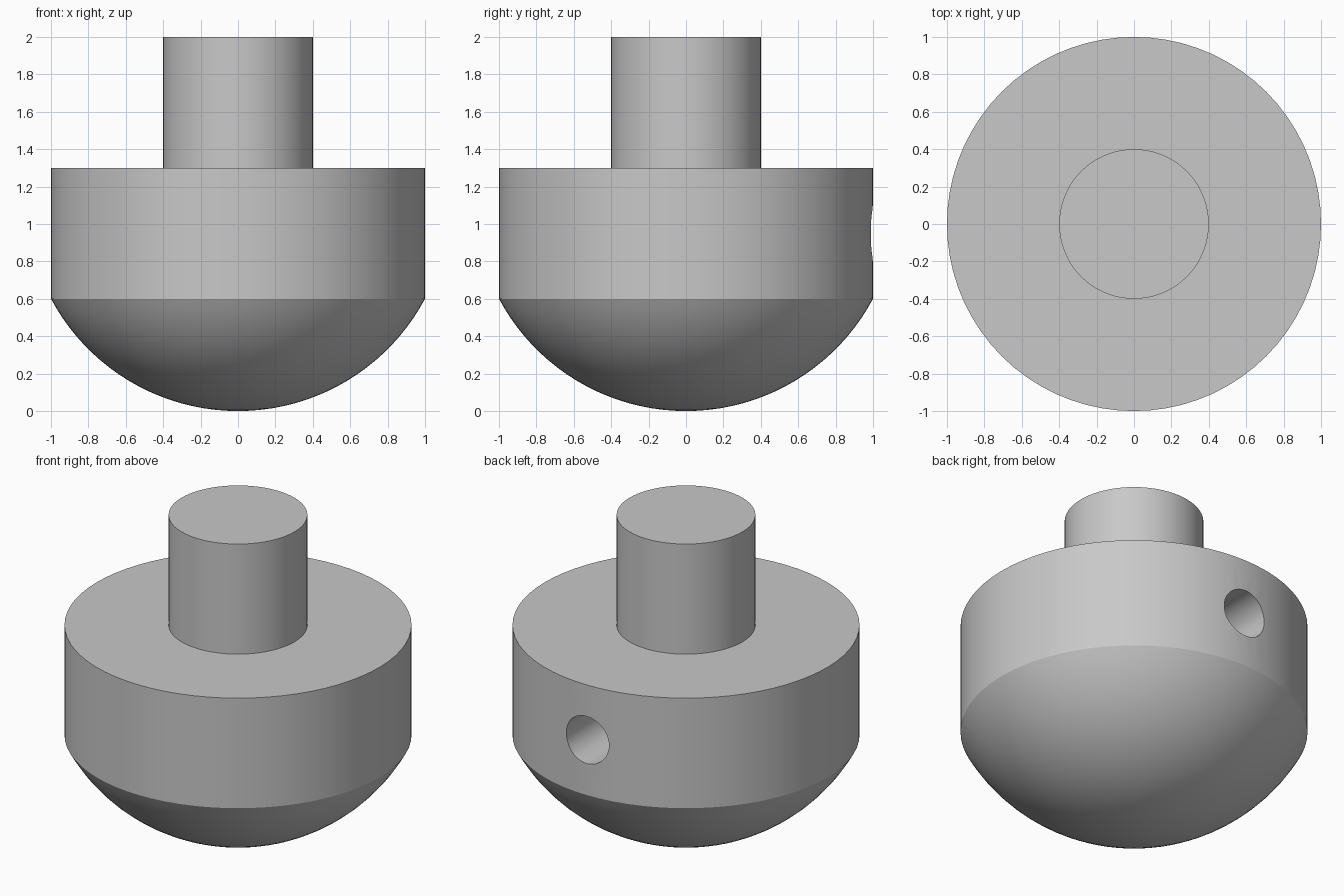
import bpy
import bmesh
from math import asin, sin, cos, tau, radians

if "Cube" in bpy.data.objects:
    bpy.data.objects.remove(bpy.data.objects["Cube"], do_unlink=True)

GREY = (0.58, 0.58, 0.58, 1.0)
grey = bpy.data.materials.new("plain grey")
grey.use_nodes = True
grey.diffuse_color = GREY
grey.node_tree.nodes["Principled BSDF"].inputs["Base Color"].default_value = GREY


def lathe(name, profile, sides=72):
    """Closed solid of revolution; the profile runs from axis to axis, upwards."""
    bm = bmesh.new()
    verts = [bm.verts.new((r, 0, z)) for r, z in profile]
    edges = [bm.edges.new(pair) for pair in zip(verts, verts[1:])]
    bmesh.ops.spin(bm, geom=verts + edges, cent=(0, 0, 0), axis=(0, 0, 1),
                   angle=tau, steps=sides, use_duplicate=False)
    bmesh.ops.remove_doubles(bm, verts=bm.verts, dist=1e-5)
    bmesh.ops.recalc_face_normals(bm, faces=bm.faces)
    mesh = bpy.data.meshes.new(name)
    bm.to_mesh(mesh)
    bm.free()
    mesh.materials.append(grey)
    obj = bpy.data.objects.new(name, mesh)
    bpy.context.collection.objects.link(obj)
    return obj


def activate(obj):
    bpy.ops.object.select_all(action="DESELECT")
    obj.select_set(True)
    bpy.context.view_layer.objects.active = obj


# Domed underside, drum wall, shoulder and stem in one turned profile
rim_z, shoulder_z, stem_r, height = 0.6, 1.3, 0.4, 2.0
ball_r = (1 + rim_z ** 2) / (2 * rim_z)
steps = 20
sweep = asin(1 / ball_r)
profile = [(ball_r * sin(sweep * i / steps), ball_r * (1 - cos(sweep * i / steps)))
           for i in range(steps + 1)]
profile += [(1, shoulder_z), (stem_r, shoulder_z), (stem_r, height), (0, height)]
body = lathe("domed_body_with_stem", profile)

# Round blind hole in the back of the drum
bpy.ops.mesh.primitive_cylinder_add(vertices=48, radius=0.15, depth=1.2,
                                    location=(0, 0.6, 0.95),
                                    rotation=(radians(90), 0, 0))
cutter = bpy.context.object
cutter.name = "hole_cutter"
cutter.hide_render = True
cutter.data.materials.append(grey)
cut = body.modifiers.new("back_hole", "BOOLEAN")
cut.operation = "DIFFERENCE"
cut.solver = "EXACT"
cut.object = cutter
activate(body)
bpy.ops.object.modifier_apply(modifier=cut.name)
bpy.data.objects.remove(cutter, do_unlink=True)

# Smooth curves, crisp rims
activate(body)
bpy.ops.object.shade_smooth_by_angle(angle=radians(18))
